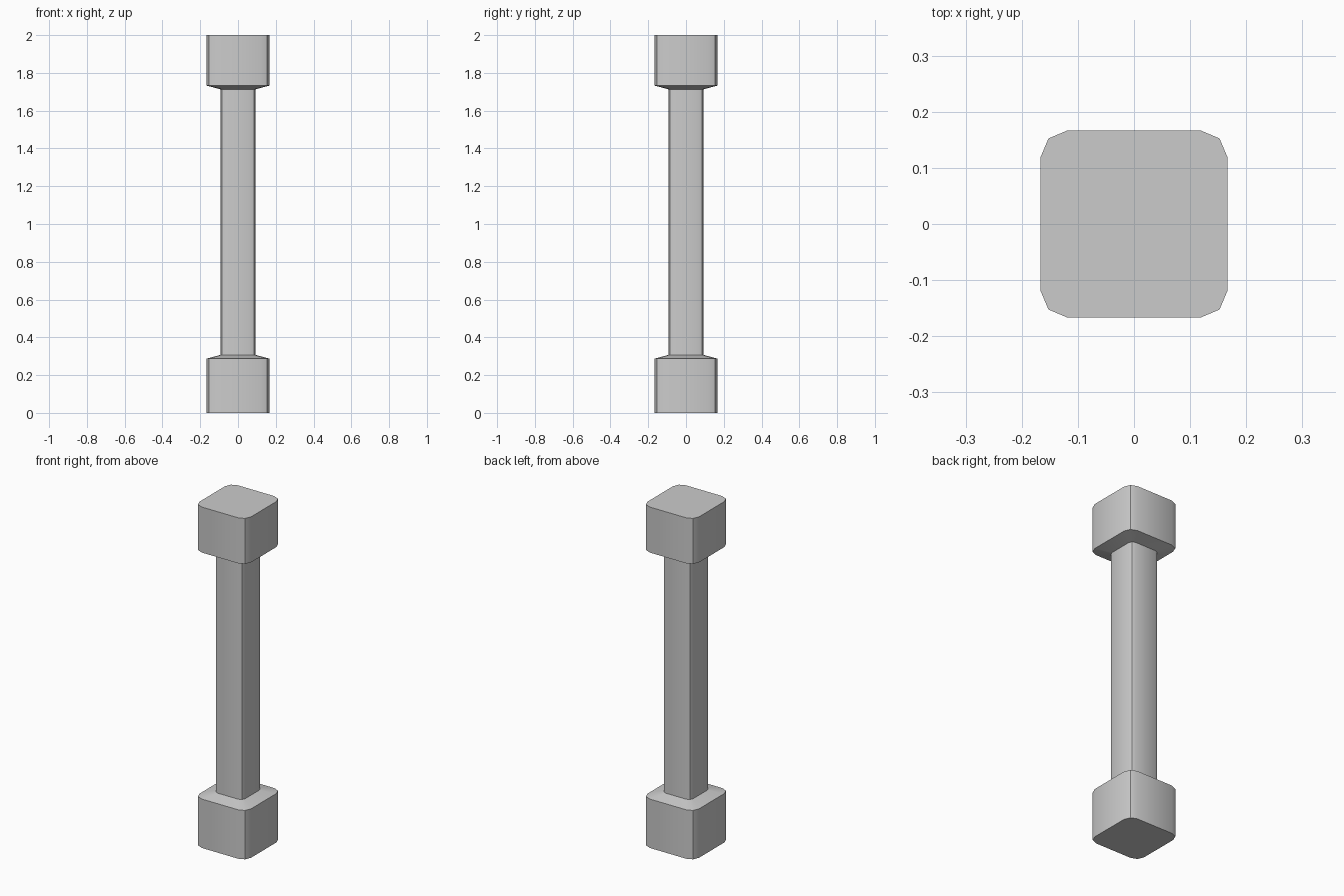
import bpy, bmesh, math

if "Cube" in bpy.data.objects:
    bpy.data.objects.remove(bpy.data.objects["Cube"])

# Square section with two-segment style bevelled corners, as fractions of half width
CORNER = [(1.0, 0.707), (0.913, 0.913), (0.707, 1.0)]


def ring_points(half):
    pts = []
    for k in range(4):
        a = k * math.pi / 2
        c, s = math.cos(a), math.sin(a)
        pts += [(half * (x * c - y * s), half * (x * s + y * c)) for x, y in CORNER]
    return pts


def loft(name, profile):
    """Stack rounded-square rings given as (half width, z) and cap both ends."""
    bm = bmesh.new()
    rings = [[bm.verts.new((x, y, z)) for x, y in ring_points(h)] for h, z in profile]
    n = len(rings[0])
    for a, b in zip(rings, rings[1:]):
        for i in range(n):
            j = (i + 1) % n
            bm.faces.new((a[i], a[j], b[j], b[i]))
    bm.faces.new(rings[0][::-1])
    bm.faces.new(rings[-1])
    mesh = bpy.data.meshes.new(name)
    bm.to_mesh(mesh)
    bm.free()
    obj = bpy.data.objects.new(name, mesh)
    bpy.context.collection.objects.link(obj)
    bpy.ops.object.select_all(action='DESELECT')
    obj.select_set(True)
    bpy.context.view_layer.objects.active = obj
    bpy.ops.object.shade_smooth_by_angle(angle=math.radians(30))
    return obj


BLOCK, SHAFT = 0.167, 0.093

# Base block, sloped shoulder, shaft, sloped shoulder, capital block in one skin
loft("pillar", [
    (BLOCK, 0.0), (BLOCK, 0.287),
    (SHAFT, 0.307), (SHAFT, 1.713),
    (BLOCK, 1.733), (BLOCK, 2.0),
])
